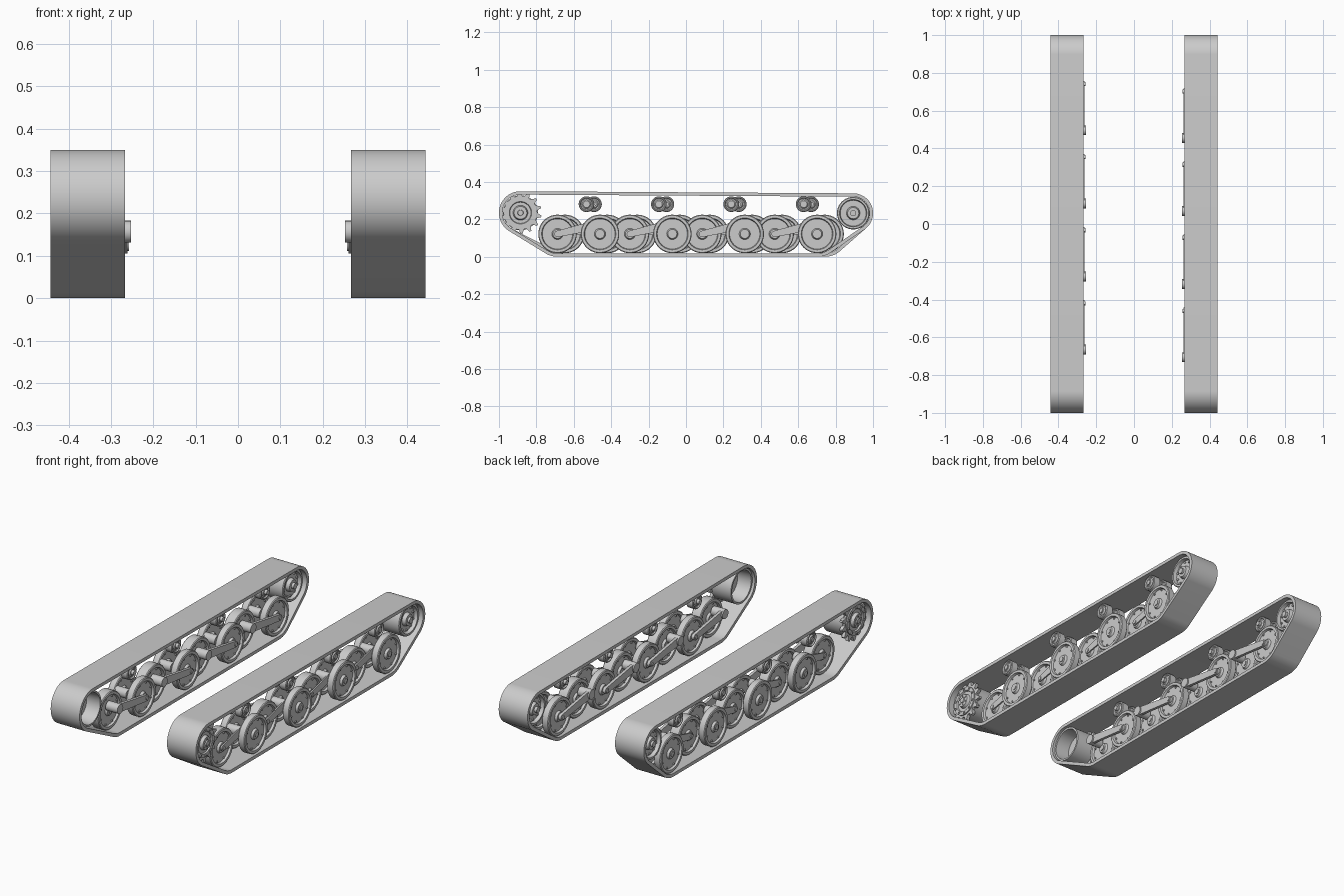
import bpy, bmesh, math
from mathutils import Vector

cube = bpy.data.objects.get("Cube")
if cube:
    bpy.data.objects.remove(cube, do_unlink=True)

grey = bpy.data.materials.new("plain_grey")
grey.use_nodes = True
colour = (0.6, 0.6, 0.6, 1)
grey.diffuse_color = colour
grey.node_tree.nodes["Principled BSDF"].inputs["Base Color"].default_value = colour

WHEEL_Z, WHEEL_R, BELT = 0.122, 0.103, 0.018
PITCH = 0.387
OUTER, INNER = 0.443, 0.267


def finish(name, bm):
    bmesh.ops.recalc_face_normals(bm, faces=bm.faces)
    mesh = bpy.data.meshes.new(name)
    bm.to_mesh(mesh)
    bm.free()
    mesh.materials.append(grey)
    obj = bpy.data.objects.new(name, mesh)
    bpy.context.collection.objects.link(obj)
    bpy.ops.object.select_all(action="DESELECT")
    obj.select_set(True)
    bpy.context.view_layer.objects.active = obj
    bpy.ops.object.shade_smooth_by_angle(angle=math.radians(35))
    return obj


def lathe(bm, profile, side, y, z, steps=40):
    """Spin a closed (x, radius) profile about the axle line."""
    rings = []
    for x, r in profile:
        if r == 0:
            rings.append([bm.verts.new((side * x, y, z))])
        else:
            rings.append([bm.verts.new((side * x, y + r * math.cos(a), z + r * math.sin(a)))
                          for a in (math.tau * i / steps for i in range(steps))])
    for a, b in zip(rings, rings[1:]):
        for i in range(steps):
            j = (i + 1) % steps
            quad = [a[i % len(a)], a[j % len(a)], b[j % len(b)], b[i % len(b)]]
            bm.faces.new(list(dict.fromkeys(quad)))


def rod(bm, x0, x1, r, side, y, z, steps=16):
    lathe(bm, [(x0, 0), (x0, r), (x1, r), (x1, 0)], side, y, z, steps)


def plate(bm, outline, x0, x1, side):
    """Extrude a (y, z) outline between two x positions."""
    a = [bm.verts.new((side * x0, y, z)) for y, z in outline]
    b = [bm.verts.new((side * x1, y, z)) for y, z in outline]
    bm.faces.new(a)
    bm.faces.new(b)
    for i in range(len(a)):
        j = (i + 1) % len(a)
        bm.faces.new((a[i], a[j], b[j], b[i]))


def wrap(circles, steps, inset=0.0):
    """Points of a loop pulled tight around (y, z, radius) circles."""
    points = []
    for i in range(steps):
        n = Vector((math.cos(math.tau * i / steps), math.sin(math.tau * i / steps)))
        y, z, r = max(circles, key=lambda c: c[0] * n.x + c[1] * n.y + c[2])
        points.append((y + (r - inset) * n.x, z + (r - inset) * n.y))
    return points


def bolts(bm, count, ring, r, x0, x1, side, y, z):
    for i in range(count):
        a = math.tau * (i + 0.5) / count
        rod(bm, x0, x1, r, side, y + ring * math.cos(a), z + ring * math.sin(a), 8)


def dished(x0, x1, r, hub, dish=0.015, rim=0.018):
    """Profile of a wheel with a rim, a sunken web and a hub on both faces."""
    return [(x0, 0), (x0, hub), (x0 + dish, hub + 0.006), (x0 + dish, r - rim - 0.004),
            (x0, r - rim), (x0, r - 0.004), (x0 + 0.004, r), (x1 - 0.004, r),
            (x1, r - 0.004), (x1, r - rim), (x1 - dish, r - rim - 0.004),
            (x1 - dish, hub + 0.006), (x1, hub), (x1, 0)]


def belt(tag, side, shift):
    circles = [(-0.885, 0.235, 0.115), (0.894, 0.233, 0.106),
               (-0.687 + shift, WHEEL_Z, WHEEL_Z), (0.703 + shift, WHEEL_Z, WHEEL_Z)]
    bm = bmesh.new()
    loops = []
    for x, inset in ((INNER, 0), (OUTER, 0), (OUTER, BELT), (INNER, BELT)):
        loops.append([bm.verts.new((side * x, y, z)) for y, z in wrap(circles, 128, inset)])
    for k in range(4):
        a, b = loops[k], loops[(k + 1) % 4]
        for i in range(128):
            j = (i + 1) % 128
            bm.faces.new((a[i], a[j], b[j], b[i]))
    finish(tag + "_track_belt", bm)


def sprocket(tag, side):
    y, z = -0.885, 0.235
    bm = bmesh.new()
    # drum, open like a cup towards the hull
    lathe(bm, [(0.36, 0), (0.36, 0.08), (0.28, 0.084), (0.28, 0.094), (0.40, 0.094),
               (0.405, 0.08), (0.42, 0.08), (0.42, 0.06), (0.412, 0.056), (0.412, 0.04),
               (0.43, 0.034), (0.43, 0.016), (0.436, 0.014), (0.436, 0)], side, y, z)
    bolts(bm, 10, 0.07, 0.006, 0.415, 0.425, side, y, z)
    bolts(bm, 6, 0.025, 0.004, 0.425, 0.434, side, y, z)
    # toothed ring
    teeth = []
    for i in range(14):
        for step, r in ((0.0, 0.09), (0.3, 0.09), (0.5, 0.113), (0.7, 0.113)):
            a = math.tau * (i + step) / 14
            teeth.append((y + r * math.cos(a), z + r * math.sin(a)))
    plate(bm, teeth, 0.395, 0.413, side)
    finish(tag + "_drive_sprocket", bm)


def idler(tag, side):
    y, z = 0.894, 0.233
    bm = bmesh.new()
    lathe(bm, dished(0.29, 0.42, 0.087, 0.03, 0.02, 0.014), side, y, z)
    rod(bm, 0.275, 0.432, 0.016, side, y, z)
    for x0, x1 in ((0.304, 0.315), (0.395, 0.406)):
        bolts(bm, 10, 0.06, 0.006, x0, x1, side, y, z)
    finish(tag + "_idler_wheel", bm)


def road_wheel(name, side, y, spans):
    bm = bmesh.new()
    for x0, x1 in spans:
        lathe(bm, dished(x0, x1, WHEEL_R, 0.024, 0.012), side, y, WHEEL_Z)
        bolts(bm, 8, 0.074, 0.005, x0 + 0.007, x1 - 0.007, side, y, WHEEL_Z)
    rod(bm, spans[0][0] - 0.004, spans[-1][1] + 0.004, 0.014, side, y, WHEEL_Z)
    finish(name, bm)


def swing_arm(name, side, hub_y, pivot_y, x0, x1, pivot_x0, pivot_x1):
    bm = bmesh.new()
    pivot_z = 0.157
    plate(bm, wrap([(hub_y, WHEEL_Z, 0.017), (pivot_y, pivot_z, 0.023)], 32), x0, x1, side)
    rod(bm, pivot_x0, pivot_x1, 0.026, side, pivot_y, pivot_z, 20)
    rod(bm, x0 - 0.004, x1 + 0.004, 0.011, side, hub_y, WHEEL_Z)
    finish(name, bm)


def return_roller(name, side, y):
    bm = bmesh.new()
    for x0, x1 in ((0.30, 0.345), (0.38, 0.425)):
        lathe(bm, dished(x0, x1, 0.042, 0.018, 0.006, 0.008), side, y, 0.281, 28)
    rod(bm, 0.285, 0.43, 0.013, side, y, 0.281)
    finish(name, bm)


# the two running gears; the right one has its suspension set further back
for tag, side, shift in (("left", 1, 0.0), ("right", -1, 0.04)):
    belt(tag, side, shift)
    sprocket(tag, side)
    idler(tag, side)
    for k in range(4):
        base = shift + k * PITCH
        n = f"_{k + 1}"
        road_wheel(tag + "_twin_road_wheel" + n, side, base - 0.46,
                   ((0.278, 0.318), (0.394, 0.434)))
        road_wheel(tag + "_middle_road_wheel" + n, side, base - 0.687, ((0.326, 0.384),))
        swing_arm(tag + "_inner_swing_arm" + n, side, base - 0.46, base - 0.705,
                  0.261, 0.277, 0.253, 0.325)
        swing_arm(tag + "_outer_swing_arm" + n, side, base - 0.687, base - 0.535,
                  0.386, 0.393, 0.32, 0.393)
        return_roller(tag + "_return_roller" + n, side, base - 0.532)
